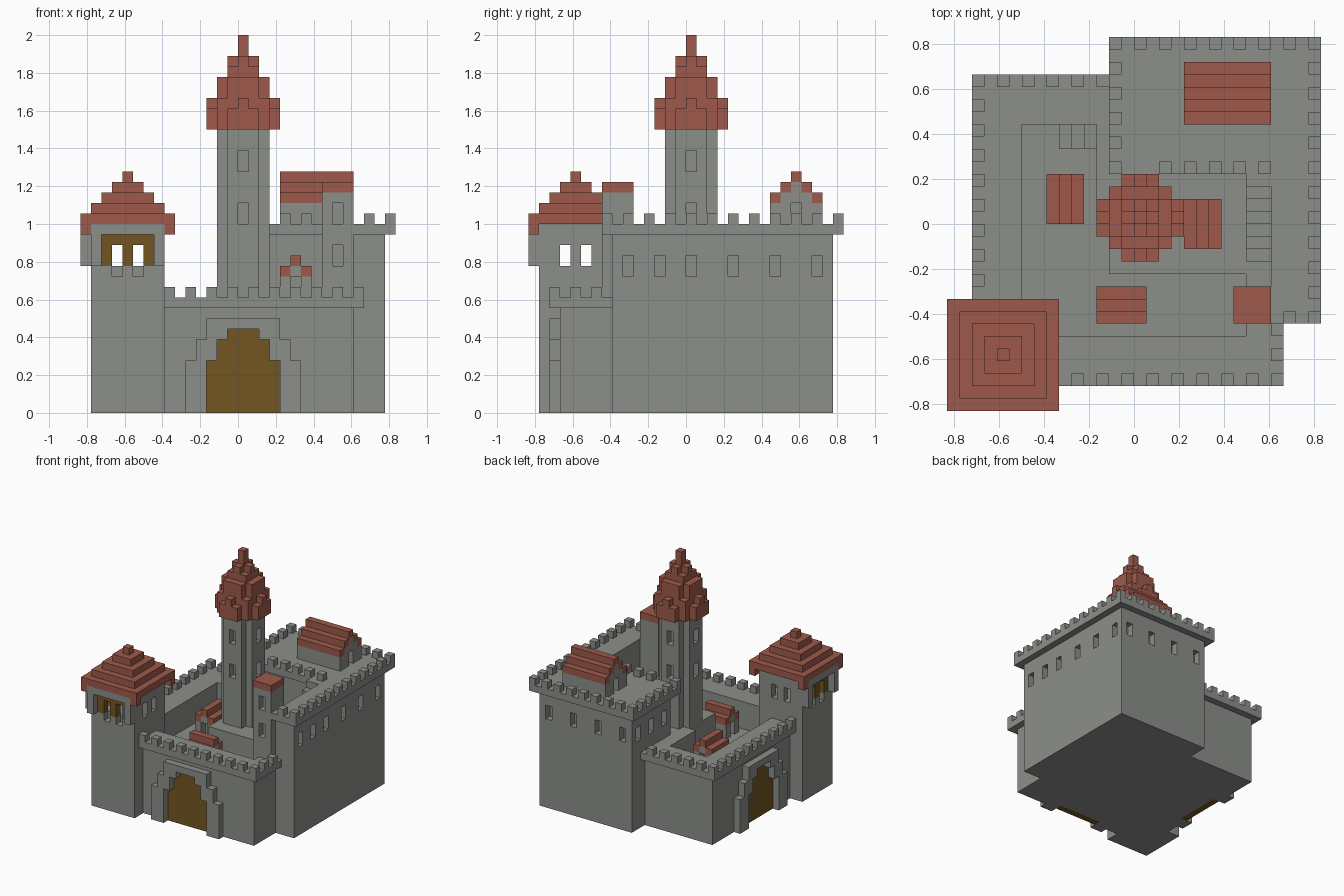
import bpy, bmesh
from mathutils import Vector

U = 1 / 18  # edge of one building block

if "Cube" in bpy.data.objects:
    bpy.data.objects.remove(bpy.data.objects["Cube"])


def material(name, rgb):
    m = bpy.data.materials.new(name)
    m.use_nodes = True
    m.diffuse_color = (*rgb, 1)
    m.node_tree.nodes["Principled BSDF"].inputs["Base Color"].default_value = (*rgb, 1)
    return m


STONE = material("grey stone", (0.262, 0.274, 0.254))
TILE = material("red roof tile", (0.342, 0.102, 0.069))
WOOD = material("brown wood", (0.174, 0.093, 0.016))


def cells(x0, x1, y0, y1, z0, z1):
    return {(x, y, z) for x in range(x0, x1) for y in range(y0, y1) for z in range(z0, z1)}


def solid(boxes):
    return set().union(*(cells(*b) for b in boxes))


def swap(blocks):
    """Mirror across the x = y diagonal."""
    return {(y, x, z) for x, y, z in blocks}


def build(name, mat, blocks):
    """Skin a set of blocks with flat faces."""
    bm = bmesh.new()
    verts = {}

    def vert(p):
        if p not in verts:
            verts[p] = bm.verts.new(Vector(p) * U)
        return verts[p]

    for c in blocks:
        for axis in range(3):
            a, b = (axis + 1) % 3, (axis + 2) % 3
            for side in (0, 1):
                n = list(c)
                n[axis] += 1 if side else -1
                if tuple(n) in blocks:
                    continue
                ring = []
                for da, db in ((0, 0), (1, 0), (1, 1), (0, 1)):
                    p = list(c)
                    p[axis] += side
                    p[a] += da
                    p[b] += db
                    ring.append(vert(tuple(p)))
                bm.faces.new(ring if side else ring[::-1])
    bmesh.ops.dissolve_limit(bm, angle_limit=0.01, verts=bm.verts[:], edges=bm.edges[:])
    bmesh.ops.triangulate(bm, faces=[f for f in bm.faces if len(f.verts) > 4])
    mesh = bpy.data.meshes.new(name)
    bm.to_mesh(mesh)
    bm.free()
    mesh.materials.append(mat)
    ob = bpy.data.objects.new(name, mesh)
    bpy.context.collection.objects.link(ob)
    return ob


def house(name, x0, x1, y0, y1, z, along_x):
    """Cottage with a stepped gable roof and a door at each end."""
    if along_x:
        w0, w1, l0, l1 = y0, y1, x0, x1
    else:
        w0, w1, l0, l1 = x0, x1, y0, y1
    walls, roof = cells(w0, w1, l0, l1, z, z + 2), set()
    half = (w1 - w0) // 2
    for i in range(half + 1):
        a, b, h = w0 + i, w1 - i, z + 2 + i
        roof |= cells(a, a + 1, l0, l1, h, h + 1) | cells(b - 1, b, l0, l1, h, h + 1)
        walls |= cells(a + 1, b - 1, l0, l1, h, h + 1)
    mid = w0 + half
    walls -= cells(mid, mid + 1, l0, l0 + 1, z, z + 2) | cells(mid, mid + 1, l1 - 1, l1, z, z + 2)
    if along_x:
        walls, roof = swap(walls), swap(roof)
    build(name + "_walls", STONE, walls)
    build(name + "_roof", TILE, roof)


# Arched gates: front one, then mirrored to the other side
door = solid([(-3, 4, -12, -11, 0, 5), (-2, 3, -12, -11, 0, 7), (-1, 2, -12, -11, 0, 8)])
opening = {(x, y - 1, z) for x, y, z in door}
frame = solid([(-5, 6, -13, -12, 0, 5), (-4, 5, -13, -12, 0, 7), (-3, 4, -13, -12, 0, 9)]) - opening
build("front_gate", WOOD, door)
build("side_gate", WOOD, swap(door))
build("front_gate_frame", STONE, frame)
build("side_gate_frame", STONE, swap(frame))

# Keep: L-shaped block with overhanging top and window slits
keep_body = solid([(-1, 14, 5, 14, 0, 17), (11, 14, -7, 14, 0, 17)])
keep_top = solid([(-2, 15, 4, 15, 17, 18), (11, 15, -8, 15, 17, 18)])
keep = keep_body | keep_top
for y in (-6, -3, 0, 4, 8, 12):
    keep -= cells(13, 14, y, y + 1, 13, 15)
for x in (0, 4, 8, 12):
    keep -= cells(x, x + 1, 13, 14, 13, 15)
for y in (6, 9, 12):
    keep -= cells(-1, 0, y, y + 1, 13, 15)
for i in range(-8, 15, 2):  # merlons
    keep.add((14, i, 18))
    if i >= -2:
        keep.add((i, 14, 18))
    if i >= 4:
        keep.add((-2, i, 18))
    if 2 <= i <= 10:
        keep.add((i, 4, 18))
keep |= {(12, -8, 18), (14, -8, 18)}
build("keep", STONE, keep)

# Lower ward: walls with a walk, sunken yard, raised terrace and stairs
corner_shaft = cells(-14, -7, -14, -7, 0, 14)
ward = cells(-12, 11, -12, 11, 0, 11) | cells(-13, 12, -13, 12, 10, 11)
ward -= cells(-9, 9, -9, 8, 7, 11)
ward |= cells(-2, 9, -4, 8, 7, 11) | cells(-3, -2, 2, 8, 7, 11)
for i in range(3):
    ward |= cells(-6 + i, -5 + i, 6, 8, 7, 8 + i)
ward -= cells(-1, 15, 5, 15, 0, 12) | cells(11, 15, -7, 15, 0, 12)
for i in range(-7, 12, 2):  # merlons
    ward |= {(i, -13, 11), (-13, i, 11)}
    if i < -1:
        ward.add((i, 11, 11))
ward |= {(-11, 11, 11), (-9, 11, 11), (-13, 11, 11)}
ward |= {(11, y, 11) for y in (-13, -11, -9)}
build("ward", STONE, ward - corner_shaft - door - swap(door))

stairs = set()
for i in range(7):
    stairs |= cells(9, 11, -3 + i, -2 + i, 11, 12 + i)
build("keep_stairs", STONE, stairs)

# Corner tower: hollow lookout room with two overhanging bays
bay = cells(-14, -7, -15, -14, 14, 18) - cells(-13, -8, -15, -14, 14, 17)
panel = cells(-13, -8, -14, -13, 14, 17)
room = cells(-14, -7, -14, -7, 14, 18) - cells(-13, -8, -13, -8, 14, 18)
holes, slots = set(), set()
for i in (-12, -10):
    holes |= cells(i, i + 1, -15, -6, 14, 16)
    slots |= cells(i, i + 1, -14, -13, 13, 14)
holes |= swap(holes)
tower = corner_shaft | room | bay | swap(bay)
build("corner_tower", STONE, tower - panel - swap(panel) - holes - slots - swap(slots))
build("lookout_panels", WOOD, (panel | swap(panel)) - holes)

corner_roof = {(x, y, 17) for x in (-15, -7) for y in (-15, -7)}
for i in range(5):
    corner_roof |= cells(-15 + i, -6 - i, -15 + i, -6 - i, 18 + i, 19 + i)
build("corner_tower_roof", TILE, corner_roof)

# Central tower: round-cornered shaft under a stepped cone
shaft = cells(-2, 3, -1, 2, 11, 27) | cells(-1, 2, -2, 3, 11, 27)
for z in (18, 23):
    for x, y in ((0, -2), (0, 2), (-2, 0), (2, 0)):
        shaft -= cells(x, x + 1, y, y + 1, z, z + 2)
build("central_tower", STONE, shaft)
cone = set()
for x in range(-3, 4):
    for y in range(-3, 4):
        d = (x * x + y * y) ** 0.5
        if d < 3.2:
            cone |= cells(x, x + 1, y, y + 1, 27, int(36.5 - 2 * d) if d < 3 else int(36 - 2 * d))
build("central_tower_roof", TILE, cone)

# Stair turret beside the keep
turret = cells(8, 11, -8, -5, 7, 21)
for z in (14, 18):
    turret -= cells(9, 10, -8, -7, z, z + 2)
build("stair_turret", STONE, turret)
build("stair_turret_roof", TILE, cells(8, 11, -8, -5, 21, 22))

# Houses in the yard, on the terrace and on the keep
house("west_house", -7, -4, 0, 4, 7, False)
house("south_house", -3, 1, -8, -5, 7, True)
house("terrace_house", 4, 7, -2, 2, 11, False)
house("keep_house", 4, 11, 8, 13, 18, True)
